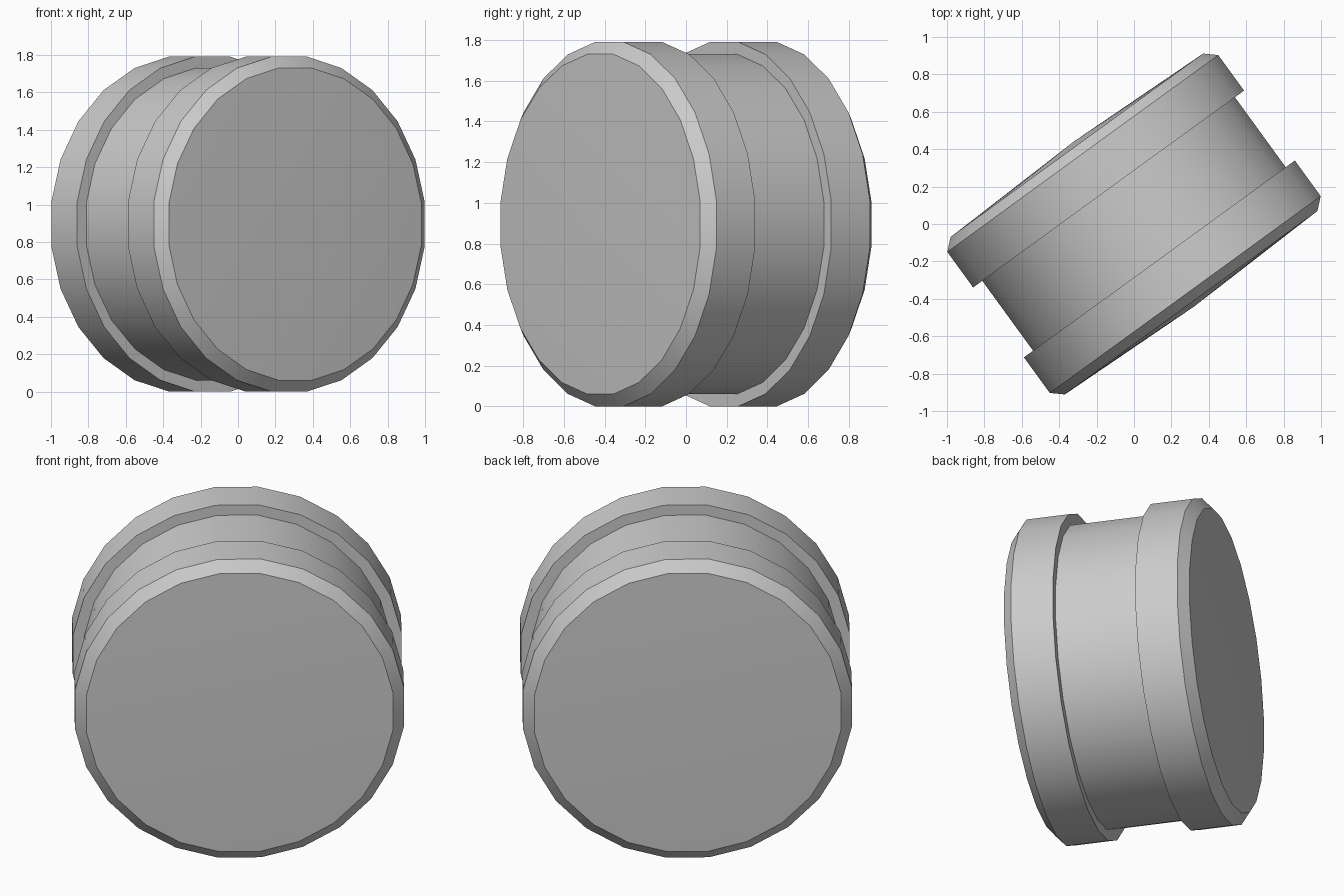
import bpy, bmesh, math
from mathutils import Matrix

if "Cube" in bpy.data.objects:
    bpy.data.objects.remove(bpy.data.objects["Cube"])

SIDES = 24
R_RIM, R_CORE = 0.903, 0.842
ANGLE = math.radians(36)

# half profile (distance along axis, radius), mirrored to the other end
half = [(0.231, R_CORE), (0.231, R_RIM), (0.466, R_RIM), (0.52, R_CORE)]
profile = [(-t, r) for t, r in reversed(half)] + half
TIP = 0.546

# drum: local z is its axis, flats face the local x and y directions
bm = bmesh.new()
rings = []
for t, r in profile:
    ring = []
    for i in range(SIDES):
        a = 2 * math.pi * (i + 0.5) / SIDES
        ring.append(bm.verts.new((r * math.cos(a), r * math.sin(a), t)))
    rings.append(ring)
for lo, hi in zip(rings, rings[1:]):
    for i in range(SIDES):
        j = (i + 1) % SIDES
        bm.faces.new((lo[i], lo[j], hi[j], hi[i]))

# slightly domed end caps
for ring, t in ((rings[0], -TIP), (rings[-1], TIP)):
    tip = bm.verts.new((0, 0, t))
    for i in range(SIDES):
        bm.faces.new((ring[i], ring[(i + 1) % SIDES], tip))
bmesh.ops.recalc_face_normals(bm, faces=bm.faces)

mesh = bpy.data.meshes.new("grooved_drum")
bm.to_mesh(mesh)
bm.free()
drum = bpy.data.objects.new("grooved_drum", mesh)
bpy.context.collection.objects.link(drum)

# lay the axis flat, turn it, and stand it on the ground
height = R_RIM * math.cos(math.pi / SIDES)
mesh.transform(Matrix.Translation((0, 0, height))
               @ Matrix.Rotation(ANGLE, 4, 'Z')
               @ Matrix.Rotation(math.radians(90), 4, 'X'))

bpy.context.view_layer.objects.active = drum
drum.select_set(True)
bpy.ops.object.shade_smooth_by_angle(angle=math.radians(30))
